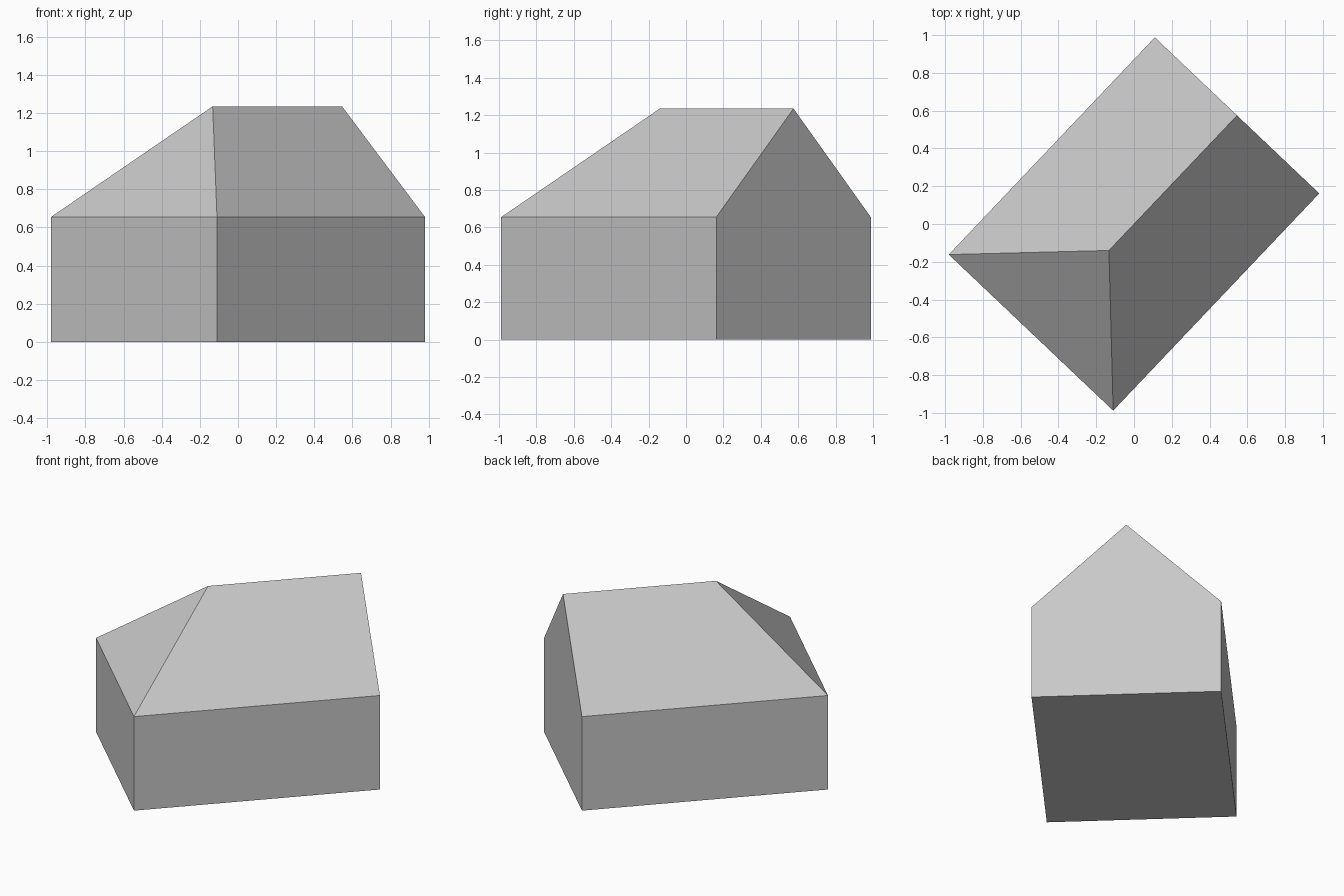
import bpy
import math

cube = bpy.data.objects.get("Cube")
if cube:
    bpy.data.objects.remove(cube, do_unlink=True)

LENGTH, WIDTH = 1.585, 1.2
EAVES, RIDGE = 0.655, 1.235
HIP_END = -0.193          # ridge end above the sloping hip
TURN = math.radians(46.5)

# One plain grey
grey = bpy.data.materials.new("plain grey")
grey.use_nodes = True
colour = (0.58, 0.58, 0.58, 1)
grey.diffuse_color = colour
grey.node_tree.nodes["Principled BSDF"].inputs["Base Color"].default_value = colour

# Footprint repeated at ground and eaves, then the two ridge ends
hx, hy = LENGTH / 2, WIDTH / 2
corners = [(-hx, -hy), (hx, -hy), (hx, hy), (-hx, hy)]
verts = [(x, y, z) for z in (0, EAVES) for x, y in corners]
verts += [(HIP_END, 0, RIDGE), (hx, 0, RIDGE)]

faces = [
    (3, 2, 1, 0),         # floor
    (0, 1, 5, 4),         # long wall
    (2, 3, 7, 6),         # long wall
    (3, 0, 4, 7),         # wall under hip
    (1, 2, 6, 9, 5),      # gable wall
    (4, 5, 9, 8),         # roof slope
    (6, 7, 8, 9),         # roof slope
    (7, 4, 8),            # hip
]

# House with a roof hipped at one end and gabled at the other
mesh = bpy.data.meshes.new("house")
mesh.from_pydata(verts, [], faces)
mesh.materials.append(grey)
house = bpy.data.objects.new("house", mesh)
house.rotation_euler.z = TURN
bpy.context.collection.objects.link(house)
